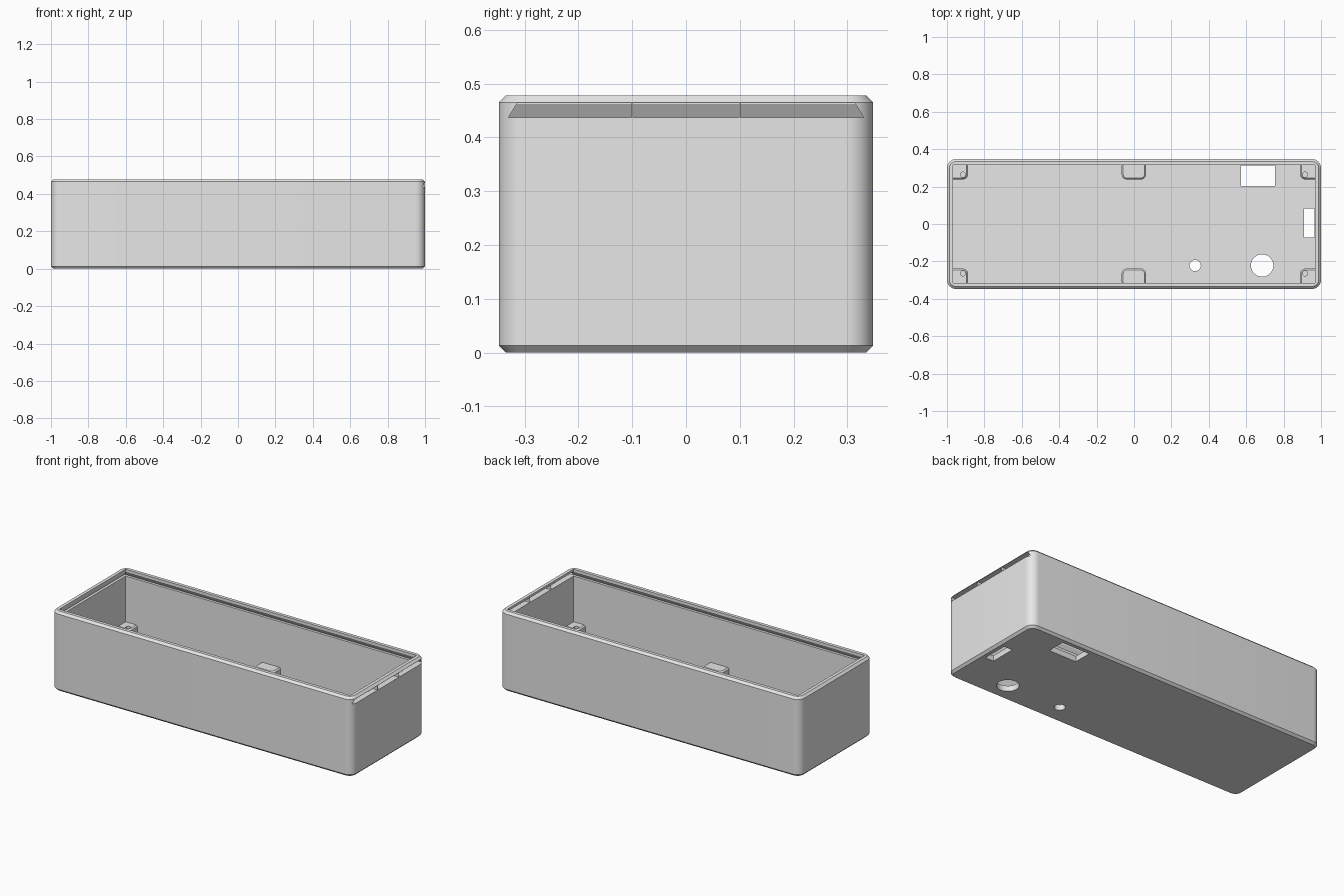
import bpy, bmesh, math

old = bpy.data.objects.get("Cube")
if old:
    bpy.data.objects.remove(old)

# Main sizes
HALF_X, HALF_Y, HEIGHT = 1.0, 0.3475, 0.478
WALL, CHAMFER, RADIUS = 0.033, 0.013, 0.05
IN_X, IN_Y = HALF_X - WALL, HALF_Y - WALL
SLOT_LOW, SLOT_HIGH = 0.437, 0.464
POST_TOP = 0.162

grey = bpy.data.materials.new("light_grey_plastic")
grey.use_nodes = True
grey.diffuse_color = (0.8, 0.8, 0.8, 1)
grey.node_tree.nodes["Principled BSDF"].inputs["Base Color"].default_value = (0.8, 0.8, 0.8, 1)


def rounded_rect(x0, x1, y0, y1, r, steps=10):
    """Counter-clockwise outline with rounded corners."""
    if r == 0:
        return [(x0, y0), (x1, y0), (x1, y1), (x0, y1)]
    corners = [(x0 + r, y0 + r), (x1 - r, y0 + r), (x1 - r, y1 - r), (x0 + r, y1 - r)]
    points = []
    for k, (cx, cy) in enumerate(corners):
        for i in range(steps + 1):
            a = math.pi * (1 + k / 2 + i / steps / 2)
            points.append((cx + r * math.cos(a), cy + r * math.sin(a)))
    return points


def loft(name, levels):
    """Closed solid through (outline, z) levels, bottom to top."""
    bm = bmesh.new()
    rings = [[bm.verts.new((x, y, z)) for x, y in outline] for outline, z in levels]
    for low, high in zip(rings, rings[1:]):
        n = len(low)
        for i in range(n):
            j = (i + 1) % n
            bm.faces.new((low[i], low[j], high[j], high[i]))
    bm.faces.new(rings[0][::-1])
    bm.faces.new(rings[-1])
    mesh = bpy.data.meshes.new(name)
    bm.to_mesh(mesh)
    bm.free()
    mesh.materials.append(grey)
    obj = bpy.data.objects.new(name, mesh)
    bpy.context.collection.objects.link(obj)
    return obj


def block(name, x0, x1, y0, y1, z0, z1):
    outline = rounded_rect(x0, x1, y0, y1, 0)
    return loft(name, [(outline, z0), (outline, z1)])


def cylinder(name, x, y, r, z0, z1):
    outline = rounded_rect(x - r, x + r, y - r, y + r, r * 0.999)
    return loft(name, [(outline, z0), (outline, z1)])


def activate(obj):
    bpy.ops.object.select_all(action='DESELECT')
    obj.select_set(True)
    bpy.context.view_layer.objects.active = obj


def cut(obj, cutter):
    mod = obj.modifiers.new("cut", 'BOOLEAN')
    mod.operation = 'DIFFERENCE'
    mod.solver = 'EXACT'
    mod.object = cutter
    activate(obj)
    bpy.ops.object.modifier_apply(modifier=mod.name)
    bpy.data.objects.remove(cutter)


def smooth(obj):
    activate(obj)
    bpy.ops.object.shade_smooth_by_angle(angle=math.radians(30))


# Outer shell with chamfered top and bottom edges
def shell_outline(inset):
    x, y = HALF_X - inset, HALF_Y - inset
    return rounded_rect(-x, x, -y, y, RADIUS - inset)


case = loft("case", [(shell_outline(CHAMFER), 0), (shell_outline(0), CHAMFER),
                     (shell_outline(0), HEIGHT - CHAMFER), (shell_outline(CHAMFER), HEIGHT)])

# Inner cavity
cut(case, block("cavity", -IN_X, IN_X, -IN_Y, IN_Y, WALL, 0.6))

# Dovetail lid slot, undercut on three sides and open at the left end
low = rounded_rect(-0.983, 1.2, -0.33, 0.33, 0)
high = rounded_rect(-0.966, 1.2, -0.3135, 0.3135, 0)
cut(case, loft("lid_slot", [(low, SLOT_LOW), (high, SLOT_HIGH)]))

# Openings through the floor
cut(case, block("wide_port", 0.572, 0.755, 0.203, 0.312, -0.1, 0.1))
cut(case, block("end_port", 0.91, 0.965, -0.073, 0.082, -0.1, 0.1))
cut(case, cylinder("large_hole", 0.685, -0.222, 0.06, -0.1, 0.1))
cut(case, cylinder("small_hole", 0.327, -0.222, 0.03, -0.1, 0.1))
smooth(case)


# Posts rising from the floor, with a small chamfer on top
def post(name, x0, x1, y0, y1):
    c = 0.008
    full = rounded_rect(x0, x1, y0, y1, 0.028)
    inner = rounded_rect(x0 + c, x1 - c, y0 + c, y1 - c, 0.02)
    return loft(name, [(full, 0.015), (full, POST_TOP - c), (inner, POST_TOP)])


for sy, side in ((-1, "front"), (1, "back")):
    ys = sorted((sy * 0.238, sy * 0.337))
    smooth(post(side + "_middle_post", -0.066, 0.064, *ys))
    for sx, end in ((-1, "right"), (1, "left")):
        xs = sorted((sx * 0.888, sx * 0.99))
        corner = post(f"{side}_{end}_corner_post", *xs, *ys)
        cut(corner, cylinder("screw_hole", sx * 0.915, sy * 0.264, 0.014, 0.06, 0.3))
        smooth(corner)

# Thin ribs holding up the bridge over the slot mouth
for s, side in ((-1, "front"), (1, "back")):
    block(side + "_slot_rib", IN_X, HALF_X, s * 0.1 - 0.0015, s * 0.1 + 0.0015, SLOT_LOW, SLOT_HIGH)
